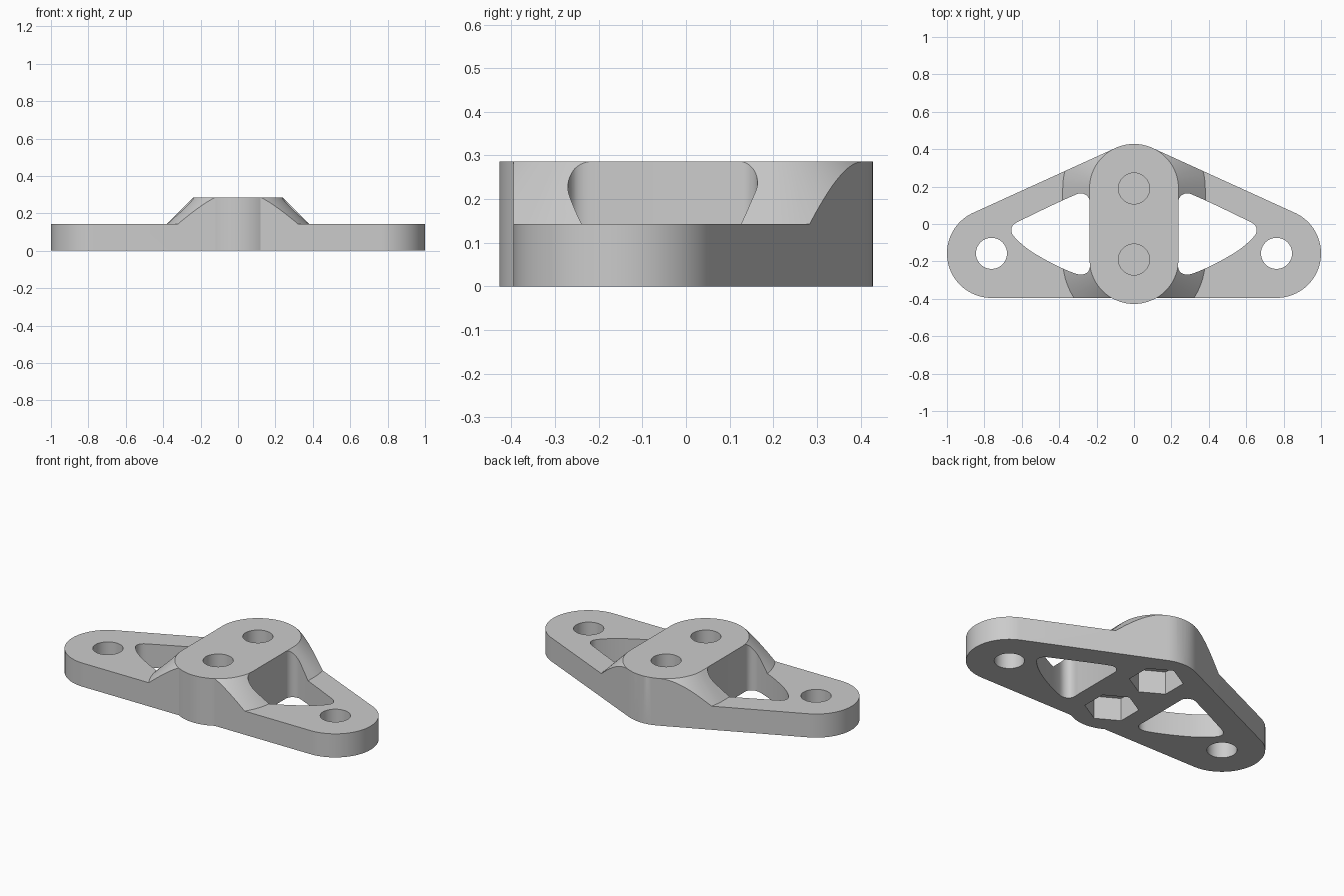
import bpy, bmesh
from math import sin, cos, pi, radians
from mathutils import Vector
from mathutils.geometry import convex_hull_2d

cube = bpy.data.objects.get("Cube")
if cube:
    bpy.data.objects.remove(cube, do_unlink=True)

PLATE_Z, TOP_Z = 0.143, 0.286   # heights of the wings and of the central boss
R = 0.238                       # rounding radius of boss and wings
BOLT_Y = 0.19                   # boss hole offset
WING = (0.762, -0.157)          # wing hole position
HOLE_R = 0.083

grey = bpy.data.materials.new("plain grey")
grey.use_nodes = True
grey.diffuse_color = (0.6, 0.6, 0.6, 1)
grey.node_tree.nodes["Principled BSDF"].inputs["Base Color"].default_value = (0.6, 0.6, 0.6, 1)


def ring(x, y, r, n=96, turn=0.0):
    return [(x + r * cos(turn + 2 * pi * i / n), y + r * sin(turn + 2 * pi * i / n)) for i in range(n)]


def capsule(r, n=48):
    ends = ((BOLT_Y, 0), (-BOLT_Y, pi))
    return [(r * cos(a + pi * i / n), y + r * sin(a + pi * i / n)) for y, a in ends for i in range(n + 1)]


def loft(name, low, high, z0, z1):
    """Closed solid between two outlines with equal point counts."""
    bm = bmesh.new()
    a = [bm.verts.new((x, y, z0)) for x, y in low]
    b = [bm.verts.new((x, y, z1)) for x, y in high]
    bm.faces.new(a)
    bm.faces.new(b)
    for i in range(len(a)):
        j = (i + 1) % len(a)
        bm.faces.new((a[i], a[j], b[j], b[i]))
    bmesh.ops.recalc_face_normals(bm, faces=bm.faces)
    mesh = bpy.data.meshes.new(name)
    bm.to_mesh(mesh)
    bm.free()
    mesh.materials.append(grey)
    obj = bpy.data.objects.new(name, mesh)
    bpy.context.collection.objects.link(obj)
    return obj


def prism(name, outline, z0, z1):
    return loft(name, outline, outline, z0, z1)


def combine(target, tool, operation):
    mod = target.modifiers.new(operation.lower(), 'BOOLEAN')
    mod.operation, mod.solver, mod.object = operation, 'EXACT', tool
    bpy.context.view_layer.objects.active = target
    bpy.ops.object.modifier_apply(modifier=mod.name)
    bpy.data.objects.remove(tool, do_unlink=True)


def smooth_path(points, steps=6):
    """Closed rounded outline through the points."""
    out, n = [], len(points)
    p = [Vector(q) for q in points]
    for i in range(n):
        a, b, c, d = p[i - 1], p[i], p[(i + 1) % n], p[(i + 2) % n]
        m0, m1 = (c - a).normalized() * (c - b).length, (d - b).normalized() * (c - b).length
        for s in range(steps):
            t = s / steps
            v = (b * (2 * t**3 - 3 * t**2 + 1) + m0 * (t**3 - 2 * t**2 + t)
                 + c * (3 * t**2 - 2 * t**3) + m1 * (t**3 - t**2))
            out.append((v.x, v.y))
    return out


# Wing slab with the sloping shoulder around the boss
bracket = prism("mounting_bracket", [(-2, -1), (2, -1), (2, 1), (-2, 1)], -0.1, PLATE_Z)
slope = TOP_Z - PLATE_Z
drop, rise = 0.04, 0.06
combine(bracket, loft("shoulder", capsule(R + slope + drop), capsule(R - rise),
                      PLATE_Z - drop, TOP_Z + rise), 'UNION')

# Rounded triangular outline
points = [Vector(p) for c in ((-WING[0], WING[1]), WING, (0, BOLT_Y)) for p in ring(*c, R)]
outline = [tuple(points[i]) for i in convex_hull_2d(points)]
combine(bracket, prism("outline", outline, -0.05, TOP_Z + 0.05), 'INTERSECT')

# Side windows
window = smooth_path([
    (0.236, 0.115), (0.246, 0.145), (0.272, 0.162), (0.305, 0.16),
    (0.61, 0.017), (0.645, -0.005), (0.656, -0.035), (0.642, -0.066),
    (0.575, -0.128), (0.49, -0.182), (0.40, -0.229),
    (0.31, -0.266), (0.275, -0.27), (0.246, -0.255), (0.236, -0.225)])
for side in (1, -1):
    combine(bracket, prism("window", [(side * x, y) for x, y in window], -0.2, 0.5), 'DIFFERENCE')

# Central boss, then trim to the flat top and bottom
combine(bracket, prism("boss", capsule(R - 0.0005), -0.04, TOP_Z + 0.04), 'UNION')
combine(bracket, prism("trim", [(-2, -1), (2, -1), (2, 1), (-2, 1)], 0, TOP_Z), 'INTERSECT')

# Wing holes go through; boss holes end above the hexagonal nut pockets
for side in (1, -1):
    combine(bracket, prism("wing_hole", ring(side * WING[0], WING[1], HOLE_R), -0.2, 0.5), 'DIFFERENCE')
    y = side * BOLT_Y
    combine(bracket, prism("bolt_hole", ring(0, y, HOLE_R), 0.155, 0.5), 'DIFFERENCE')
    combine(bracket, prism("nut_pocket", ring(0, y, 0.15, 6, radians(30)), -0.2, 0.14), 'DIFFERENCE')

# Smooth curved walls, crisp edges
bpy.ops.object.select_all(action='DESELECT')
bracket.select_set(True)
bpy.context.view_layer.objects.active = bracket
bpy.ops.object.shade_smooth_by_angle(angle=radians(25))
